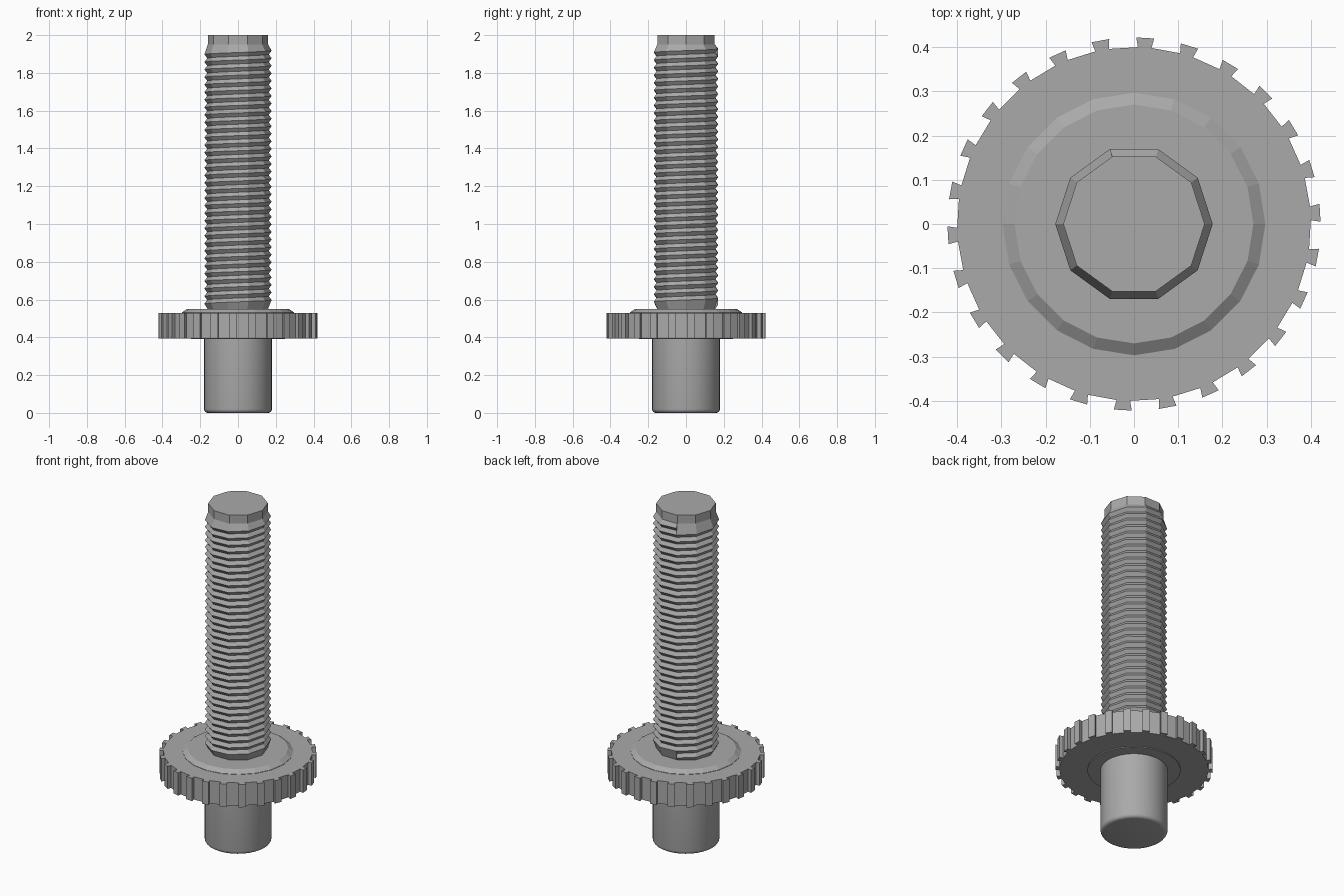
import bpy, bmesh, math

if "Cube" in bpy.data.objects:
    bpy.data.objects.remove(bpy.data.objects["Cube"], do_unlink=True)

STEEL = bpy.data.materials.new("grey steel")
COLOUR = (0.4, 0.4, 0.4, 1)
STEEL.use_nodes = True
STEEL.diffuse_color = COLOUR
STEEL.node_tree.nodes["Principled BSDF"].inputs["Base Color"].default_value = COLOUR


def polar(radius, angle, z):
    return (radius * math.cos(angle), radius * math.sin(angle), z)


def finish(name, bm, smooth=False):
    bmesh.ops.recalc_face_normals(bm, faces=bm.faces)
    mesh = bpy.data.meshes.new(name)
    bm.to_mesh(mesh)
    bm.free()
    mesh.materials.append(STEEL)
    obj = bpy.data.objects.new(name, mesh)
    bpy.context.collection.objects.link(obj)
    if smooth:
        bpy.ops.object.select_all(action='DESELECT')
        obj.select_set(True)
        bpy.context.view_layer.objects.active = obj
        bpy.ops.object.shade_smooth_by_angle(angle=math.radians(40))
    return obj


def lathe(name, profile, sides, smooth=False):
    """Stack rings of (radius, z) and cap both ends."""
    bm = bmesh.new()
    rings = [[bm.verts.new(polar(r, math.tau * i / sides, z)) for i in range(sides)]
             for r, z in profile]
    for low, high in zip(rings, rings[1:]):
        for i in range(sides):
            j = (i + 1) % sides
            bm.faces.new((low[i], low[j], high[j], high[i]))
    bm.faces.new(rings[0][::-1])
    bm.faces.new(rings[-1])
    return finish(name, bm, smooth)


# Plain shank with a rounded lower edge
EDGE = 0.02
SHANK = 0.18
rounded = [(SHANK - EDGE + EDGE * math.sin(t), EDGE - EDGE * math.cos(t))
           for t in (math.pi / 2 * k / 4 for k in range(5))]
lathe("shank", rounded + [(SHANK, 0.4)], 32, smooth=True)

# Collar stepped above the wheel, and thin boss below it
lathe("upper_collar", [(0.297, 0.52), (0.297, 0.532), (0.27, 0.55)], 20)
lathe("lower_boss", [(0.25, 0.39), (0.25, 0.41)], 32)

# Toothed wheel: an outline of slightly flared teeth, extruded upward
TEETH = 26
STEP = math.tau / TEETH
bm = bmesh.new()
outline = []
for t in range(TEETH):
    centre = (t + 0.25) * STEP
    for radius, offset in ((0.4, -0.16), (0.422, -0.2), (0.422, 0.2), (0.4, 0.16)):
        outline.append(bm.verts.new(polar(radius, centre + offset * STEP, 0.395)))
base = bm.faces.new(outline)
top = bmesh.ops.extrude_face_region(bm, geom=[base], use_keep_orig=True)["geom"]
bmesh.ops.translate(bm, vec=(0, 0, 0.135),
                    verts=[v for v in top if isinstance(v, bmesh.types.BMVert)])
finish("toothed_wheel", bm)

# Ten-sided threaded rod: crest and root helices joined into flanks
SIDES, TURNS, PITCH = 10, 34, 0.04
START = 0.57
bm = bmesh.new()


def column(n):
    return math.tau * (n + 3) / SIDES


def ring(radius, z):
    return [bm.verts.new(polar(radius, column(i), z)) for i in range(SIDES)]


LAST = (TURNS - 1) * SIDES
crest = [bm.verts.new(polar(0.178, column(n), START + PITCH * n / SIDES))
         for n in range(LAST + SIDES + 1)]
root = [bm.verts.new(polar(0.163, column(n), START + PITCH * (n / SIDES + 0.5)))
        for n in range(LAST + 1)]
for n in range(LAST):
    bm.faces.new((crest[n], crest[n + 1], root[n + 1], root[n]))
    bm.faces.new((root[n], root[n + 1], crest[n + SIDES + 1], crest[n + SIDES]))

# Tapers that blend the thread into the neck below and the tip above
neck, shoulder, tip = ring(0.155, 0.54), ring(0.16, 1.95), ring(0.16, 2.0)
for i in range(SIDES):
    j = (i + 1) % SIDES
    bm.faces.new((neck[i], neck[j], crest[i + 1], crest[i]))
    bm.faces.new((crest[LAST + i], crest[LAST + i + 1], shoulder[j], shoulder[i]))
    bm.faces.new((shoulder[i], shoulder[j], tip[j], tip[i]))
for n, edge in ((0, neck[0]), (LAST, shoulder[0])):
    bm.faces.new((crest[n], root[n], crest[n + SIDES]))
    bm.faces.new((edge, crest[n], crest[n + SIDES]))
bm.faces.new(neck[::-1])
bm.faces.new(tip)
finish("threaded_rod", bm)
